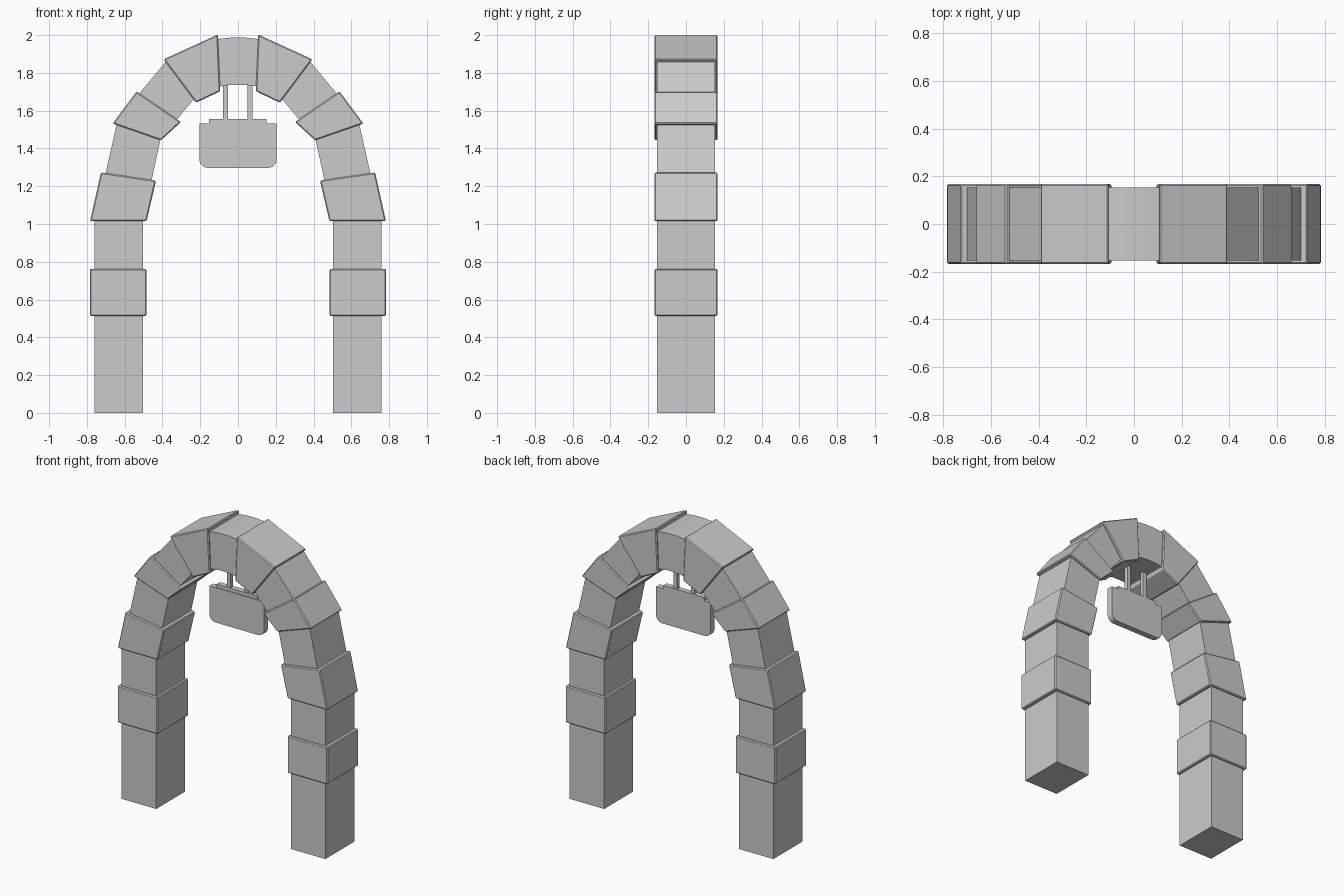
import bpy, bmesh, math

if "Cube" in bpy.data.objects:
    bpy.data.objects.remove(bpy.data.objects["Cube"])


def prism(name, pts, y0, y1, bevel=0.0):
    """Extrude an x-z outline from y0 to y1."""
    bm = bmesh.new()
    face = bm.faces.new([bm.verts.new((x, y0, z)) for x, z in pts])
    ext = bmesh.ops.extrude_face_region(bm, geom=[face])
    for v in ext["geom"]:
        if isinstance(v, bmesh.types.BMVert):
            v.co.y = y1
    bmesh.ops.recalc_face_normals(bm, faces=bm.faces)
    if bevel:
        bmesh.ops.bevel(bm, geom=bm.edges[:], offset=bevel, segments=1,
                        affect='EDGES', profile=0.5)
    me = bpy.data.meshes.new(name)
    bm.to_mesh(me)
    bm.free()
    ob = bpy.data.objects.new(name, me)
    bpy.context.collection.objects.link(ob)
    return ob


def box(name, x0, x1, y0, y1, z0, z1):
    return prism(name, [(x0, z0), (x1, z0), (x1, z1), (x0, z1)], y0, y1)


# Continuous inner masonry, right half outline mirrored to the left
outer = [(0.76, 0), (0.76, 1.03), (0.705, 1.25), (0.642, 1.53), (0.523, 1.69),
         (0.378, 1.865), (0.10, 1.98), (0.035, 1.987)]
inner = [(0.503, 0), (0.503, 1.03), (0.458, 1.23), (0.41, 1.45), (0.322, 1.555),
         (0.235, 1.66), (0.09, 1.73), (0.035, 1.737)]
mirror = lambda p: [(-x, z) for x, z in reversed(p)]
outer_all, inner_all = outer + mirror(outer), inner + mirror(inner)
D = 0.154
bm = bmesh.new()
rings = []
for (xo, zo), (xi, zi) in zip(outer_all, inner_all):
    rings.append([bm.verts.new(c) for c in
                  ((xo, -D, zo), (xo, D, zo), (xi, D, zi), (xi, -D, zi))])
for a, b in zip(rings, rings[1:]):
    for i in range(4):
        j = (i + 1) % 4
        bm.faces.new((a[i], a[j], b[j], b[i]))
bm.faces.new(rings[0])
bm.faces.new(rings[-1])
bmesh.ops.recalc_face_normals(bm, faces=bm.faces)
me = bpy.data.meshes.new("arch_core")
bm.to_mesh(me)
bm.free()
bpy.context.collection.objects.link(bpy.data.objects.new("arch_core", me))

# Protruding stones on both sides
stones = {
    "leg_stone": [(0.485, 0.513), (0.783, 0.513), (0.783, 0.763), (0.485, 0.763)],
    "spring_stone": [(0.484, 1.015), (0.783, 1.015), (0.726, 1.273), (0.434, 1.23)],
    "shoulder_stone": [(0.408, 1.443), (0.664, 1.532), (0.537, 1.702), (0.302, 1.54)],
    "crown_stone": [(0.222, 1.642), (0.394, 1.872), (0.107, 2.003), (0.094, 1.703)],
}
for name, pts in stones.items():
    for side, s in (("right", 1), ("left", -1)):
        prism(f"{name}_{side}", [(s * x, z) for x, z in pts], -0.167, 0.167, 0.006)

# Hanging sign board with rounded lower corners
r, w, zb = 0.045, 0.204, 1.297
corner = [(w - r + r * math.cos(a), zb + r - r * math.sin(a))
          for a in (math.radians(15 * i) for i in range(7))]
prism("sign_board", [(w, 1.532)] + corner + mirror(corner) + [(-w, 1.532)],
      -0.013, 0.028)

# Hanger bar and two posts
box("hanger_bar", -0.154, 0.15, -0.008, 0.028, 1.53, 1.555)
box("hanger_post_left", -0.08, -0.054, -0.003, 0.025, 1.55, 1.75)
box("hanger_post_right", 0.05, 0.076, -0.003, 0.025, 1.55, 1.75)
